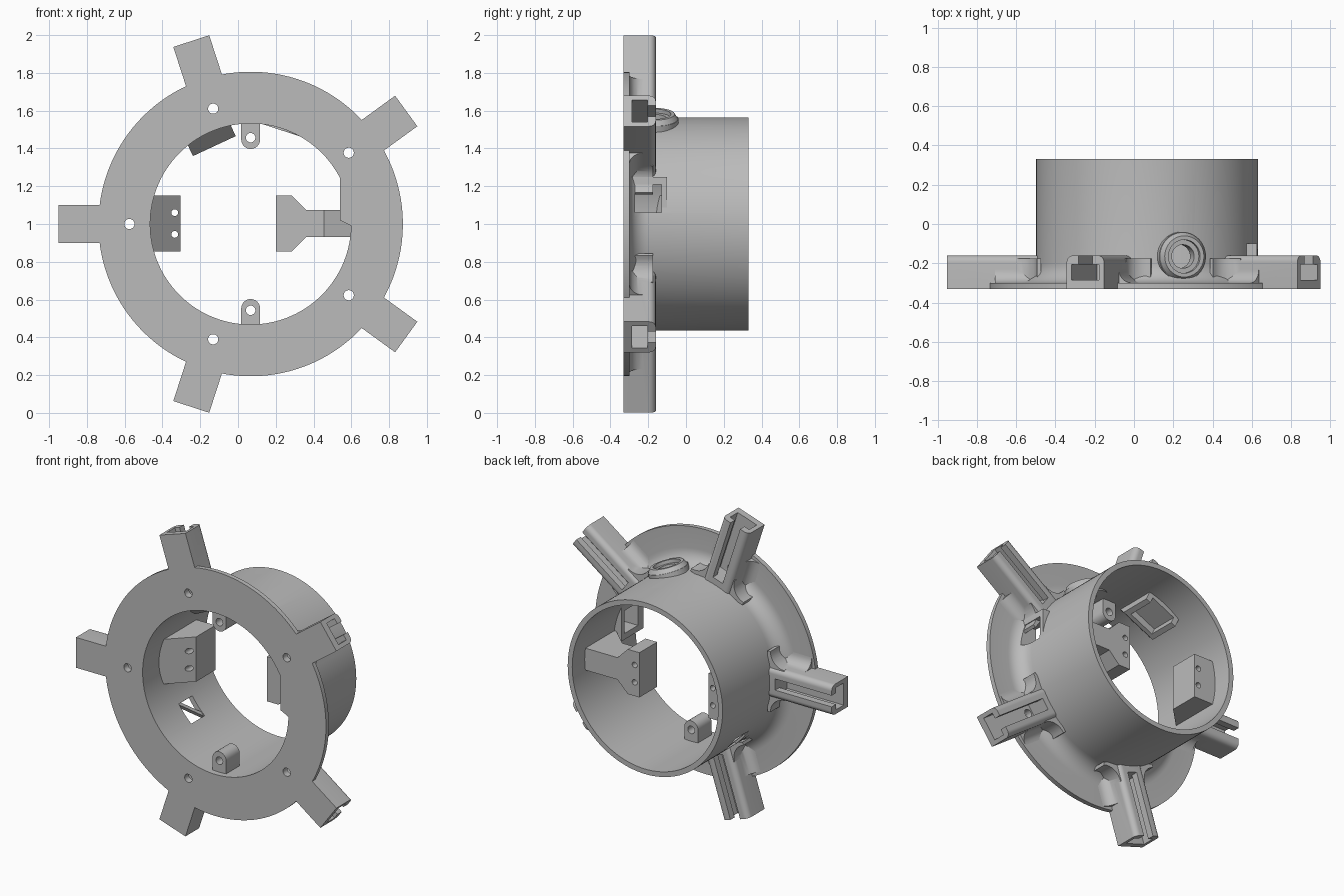
import bpy, bmesh, math
from mathutils import Matrix, Vector

old = bpy.data.objects.get("Cube")
if old:
    bpy.data.objects.remove(old, do_unlink=True)

CX, FRONT, BACK = 0.067, -0.33, 0.33
R_IN, R_OUT, R_FLANGE, R_TIP = 0.532, 0.565, 0.806, 1.018
SPOKES = (36, 108, 180, 252, 324)

grey = bpy.data.materials.new("plain grey")
grey.use_nodes = True
colour = (0.5, 0.5, 0.5, 1)
grey.diffuse_color = colour
grey.node_tree.nodes["Principled BSDF"].inputs["Base Color"].default_value = colour


def polar(angle):
    """Frame with x radial and y along the ring axis."""
    return Matrix.Translation((CX, 0, 1)) @ Matrix.Rotation(-math.radians(angle), 4, 'Y')


def finish(name, bm, frame=None):
    bmesh.ops.recalc_face_normals(bm, faces=bm.faces)
    mesh = bpy.data.meshes.new(name)
    bm.to_mesh(mesh)
    bm.free()
    mesh.materials.append(grey)
    if frame:
        mesh.transform(frame)
    ob = bpy.data.objects.new(name, mesh)
    bpy.context.collection.objects.link(ob)
    return ob


def prism(name, pts, axis, lo, hi, frame=None, taper=1.0):
    """Extrude a 2D outline along an axis; outline uses the other axes in order."""
    bm = bmesh.new()
    rings = []
    for level, k in ((lo, 1.0), (hi, taper)):
        ring = []
        for a, b in pts:
            co = [a * k, b * k]
            co.insert("xyz".index(axis), level)
            ring.append(bm.verts.new(co))
        rings.append(ring)
    n = len(pts)
    for i in range(n):
        j = (i + 1) % n
        bm.faces.new((rings[0][i], rings[0][j], rings[1][j], rings[1][i]))
    bm.faces.new(rings[0])
    bm.faces.new(rings[1])
    return finish(name, bm, frame)


def rect(a0, a1, b0, b1):
    return [(a0, b0), (a1, b0), (a1, b1), (a0, b1)]


def arc(ca, cb, r, start, end, n=8):
    return [(ca + r * math.cos(math.radians(start + (end - start) * i / n)),
             cb + r * math.sin(math.radians(start + (end - start) * i / n))) for i in range(n + 1)]


def circle(ca, cb, r, n=24):
    return arc(ca, cb, r, 0, 360, n)[:-1]


def boolean(ob, tool, operation='DIFFERENCE'):
    mod = ob.modifiers.new("bool", 'BOOLEAN')
    mod.operation, mod.solver, mod.object = operation, 'EXACT', tool
    bpy.context.view_layer.objects.active = ob
    bpy.ops.object.modifier_apply(modifier=mod.name)


def cut(tool, *targets):
    for ob in targets:
        boolean(ob, tool)
    bpy.data.objects.remove(tool, do_unlink=True)


def fuse(ob, *extras):
    for tool in extras:
        boolean(ob, tool, 'UNION')
        bpy.data.objects.remove(tool, do_unlink=True)
    return ob


# Tube and flange, turned as one profile with a filleted root
profile = [(R_IN, FRONT), (R_FLANGE, FRONT), (R_FLANGE, -0.3)]
profile += arc(R_OUT + 0.1, -0.2, 0.1, 270, 180) + [(R_OUT, BACK), (R_IN, BACK)]
bm = bmesh.new()
ring = [bm.verts.new((r, y, 0)) for r, y in profile]
edges = [bm.edges.new((ring[i - 1], ring[i])) for i in range(len(ring))]
bmesh.ops.spin(bm, geom=ring + edges, cent=(0, 0, 0), axis=(0, 1, 0),
               angle=math.tau, steps=120, use_merge=True)
bmesh.ops.remove_doubles(bm, verts=bm.verts, dist=1e-5)
tube = finish("tube_and_flange", bm, polar(0))

# Five slotted spokes with flared, filleted roots
TOP = -0.16
half = arc(TOP - 0.035, 0.065, 0.035, 0, 90)
section = [(FRONT, -0.1)] + [(y, -z) for y, z in reversed(half)] + half + [(FRONT, 0.1)]
foot_arc = arc(-0.23, 0.17, 0.07, 270, 180)
foot = [(FRONT + 0.01, -0.17)] + [(y, -z) for y, z in reversed(foot_arc)] + foot_arc
foot += [(FRONT + 0.01, 0.17)]
flare_arc = arc(0.66, 0.2, 0.1, 180, 270)
flare = [(0.54, 0.2)] + flare_arc + [(x, -z) for x, z in reversed(flare_arc)] + [(0.54, -0.2)]
for number, angle in enumerate(SPOKES, 1):
    f = polar(angle)
    spoke = prism(f"spoke_{number}", section, "x", 0.55, R_TIP, f)
    fuse(spoke, prism("root_flare", flare, "y", FRONT + 0.015, TOP - 0.015, f),
         prism("root_foot", foot, "x", 0.555, 0.775, f))
    cut(prism("wide_slot", rect(-0.285, -0.205, -0.073, 0.073), "x", 0.605, 1.1, f), spoke, tube)
    cut(prism("narrow_slot", rect(-0.21, -0.1, -0.037, 0.037), "x", 0.605, 1.1, f), spoke, tube)
    cut(prism("screw_hole", circle(0.642, 0, 0.027), "y", -0.4, 0, f), spoke, tube)

# Side window housing
housing = prism("window_housing", [(0.54, 1.02), (0.6, 0.99), (0.625, 1.03), (0.625, 1.25),
                                   (0.54, 1.25)], "y", FRONT, -0.1)
cut(prism("window", rect(-0.27, -0.13, 1.06, 1.21), "x", 0.4, 0.8), housing, tube)

# Round port on the upper wall
f = polar(72)
f_port = f @ Matrix.Translation((0, -0.165, 0))
port = fuse(prism("round_port", circle(0, 0, 0.125, 40), "x", 0.522, 0.585, f_port),
            prism("port_rim", circle(0, 0, 0.125, 40), "x", 0.58, 0.612, f_port, 0.84))
cut(prism("port_hole", circle(0, 0, 0.06, 32), "x", 0.4, 0.8, f_port), port, tube)
cut(prism("port_recess", circle(0, 0, 0.085, 32), "x", 0.59, 0.7, f_port), port)

# Lower wall opening with a diagonal bar
f = polar(220)
cut(prism("opening", rect(-0.07, 0.07, -0.07, 0.07), "x", 0.45, 0.65, f), tube)
prism("opening_bar", [(-0.07, -0.07), (-0.04, -0.07), (0.07, 0.04), (0.07, 0.07)],
      "x", 0.535, 0.56, f)

# Wedge block on the right inner wall
block = prism("wedge_block", [(-0.465, -0.16), (-0.305, 0), (-0.305, 0.2), (-0.465, 0.2)],
              "z", 0.855, 1.15)

# T bracket on the left inner wall
lower = [(0.2, 0.855), (0.285, 0.855), (0.36, 0.93), (0.61, 0.93)]
bracket = prism("t_bracket", lower + [(x, 2.005 - z) for x, z in reversed(lower)], "y", 0.015, 0.2)
prism("bracket_gusset", [(0.45, 0.02), (0.61, -0.13), (0.61, 0.02)], "z", 0.93, 1.075)
for z in (0.945, 1.06):
    cut(prism("block_hole", circle(-0.335, z, 0.018), "y", -0.4, 0.4), block)
    cut(prism("bracket_hole", circle(0.235, z, 0.018), "y", 0.08, 0.4), bracket)

# Upper and lower lugs
for name, angle in (("upper_lug", 90), ("lower_lug", 270)):
    f = polar(angle)
    lug = prism(name, [(0.545, 0.05)] + arc(0.447, 0, 0.05, 90, 270, 12) + [(0.545, -0.05)],
                "y", -0.29, -0.15, f)
    cut(prism("lug_hole", circle(0.457, 0, 0.025), "y", -0.4, 0, f), lug)

# Open socket on the upper inner wall
f = polar(115)
socket = prism("socket", [(0.545, -0.2), (0.455, -0.11), (0.455, 0.1), (0.545, 0.1)],
               "z", -0.125, 0.125, f)
cut(prism("socket_recess", rect(0.4, 0.5, -0.08, 0.2), "z", -0.09, 0.09, f), socket)

# Smooth the curved walls, keep edges crisp
for ob in bpy.context.scene.objects:
    if ob.type == 'MESH' and ob.data.materials and ob.data.materials[0] == grey:
        bpy.ops.object.select_all(action='DESELECT')
        ob.select_set(True)
        bpy.context.view_layer.objects.active = ob
        bpy.ops.object.shade_smooth_by_angle(angle=math.radians(30))
